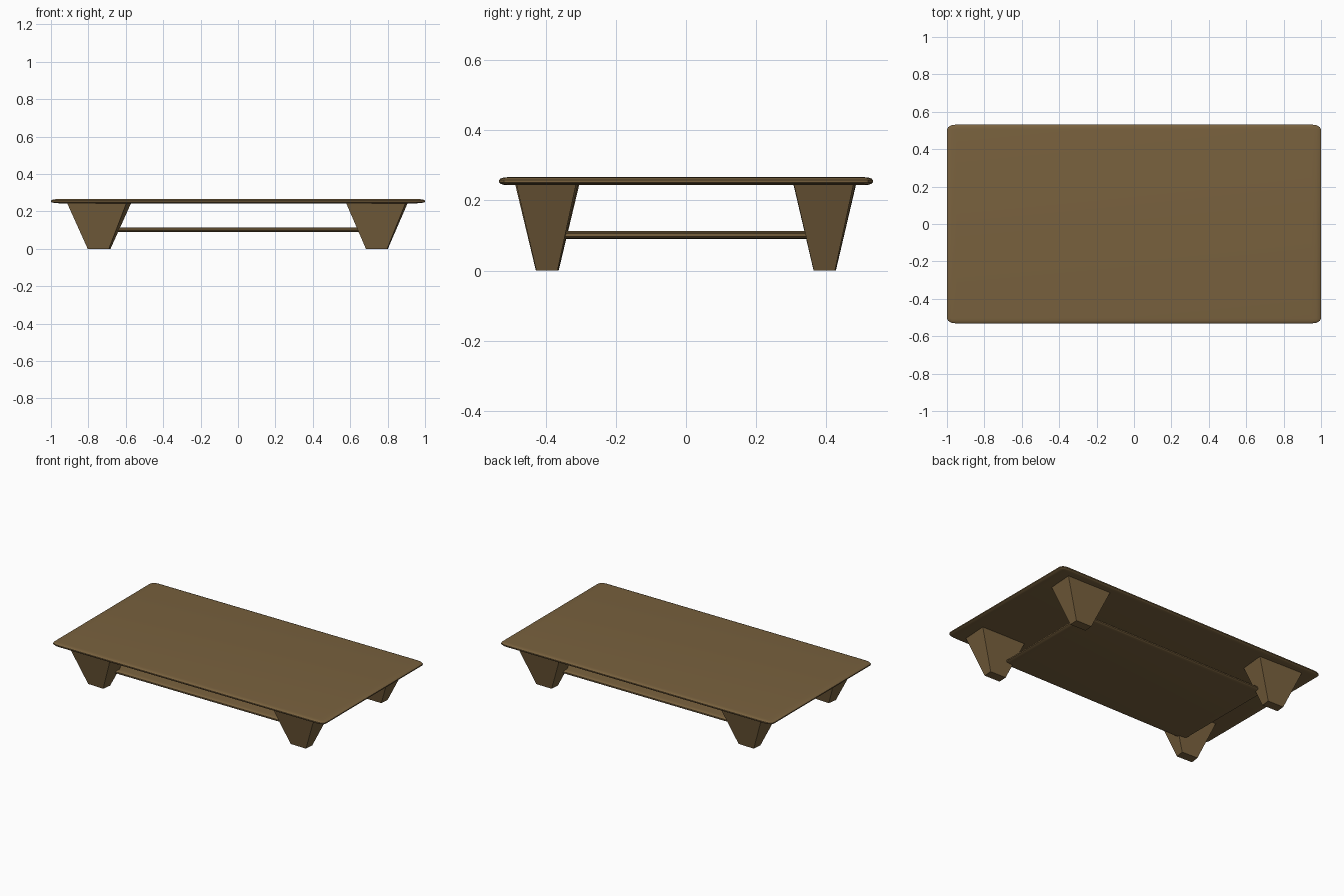
import bpy, bmesh
from math import radians
from mathutils import Matrix

if "Cube" in bpy.data.objects:
    bpy.data.objects.remove(bpy.data.objects["Cube"])

STRETCH = 1.88  # the table is a square design stretched along x

wood = bpy.data.materials.new("brown_wood")
wood.diffuse_color = (0.19, 0.12, 0.048, 1)
wood.use_nodes = True
wood.node_tree.nodes["Principled BSDF"].inputs["Base Color"].default_value = wood.diffuse_color


def add_object(name, bm):
    mesh = bpy.data.meshes.new(name)
    bm.to_mesh(mesh)
    bm.free()
    mesh.materials.append(wood)
    obj = bpy.data.objects.new(name, mesh)
    bpy.context.collection.objects.link(obj)
    return obj


def rounded_board(name, half_y, z0, z1, radius, squash):
    """Square board with rounded edges, stretched along x and flattened in z."""
    bm = bmesh.new()
    bmesh.ops.create_cube(bm, size=1)
    bmesh.ops.scale(bm, vec=(2 * half_y, 2 * half_y, (z1 - z0) / squash), verts=bm.verts)
    bmesh.ops.bevel(bm, geom=bm.edges[:], offset=radius, segments=3,
                    profile=0.5, affect='EDGES')
    bmesh.ops.scale(bm, vec=(STRETCH, 1, squash), verts=bm.verts)
    bmesh.ops.translate(bm, vec=(0, 0, (z0 + z1) / 2), verts=bm.verts)
    obj = add_object(name, bm)
    bpy.context.view_layer.objects.active = obj
    obj.select_set(True)
    bpy.ops.object.shade_smooth_by_angle(angle=radians(35))
    obj.select_set(False)


def leg(name, sx, sy, twist):
    """Four-sided block tapering to the floor, slightly twisted."""
    bm = bmesh.new()
    height = 0.246
    bmesh.ops.create_cone(bm, cap_ends=True, segments=4, depth=height,
                          radius1=0.0302 * 2 ** 0.5, radius2=0.085 * 2 ** 0.5,
                          matrix=Matrix.Rotation(radians(45 - twist), 4, 'Z'))
    bmesh.ops.translate(bm, vec=(sx * 0.395, sy * 0.395, height / 2), verts=bm.verts)
    bmesh.ops.scale(bm, vec=(STRETCH, 1, 1), verts=bm.verts)
    add_object(name, bm)


# Table top and lower shelf
rounded_board("table_top", 1 / STRETCH, 0.243, 0.266, 0.027, 0.3)
rounded_board("lower_shelf", 0.372, 0.09, 0.113, 0.025, 0.3)

# Four tapered legs
for name, sx, sy, twist in (("front_left_leg", -1, -1, 4.5),
                            ("front_right_leg", 1, -1, 2),
                            ("back_left_leg", -1, 1, 3),
                            ("back_right_leg", 1, 1, 2)):
    leg(name, sx, sy, twist)
